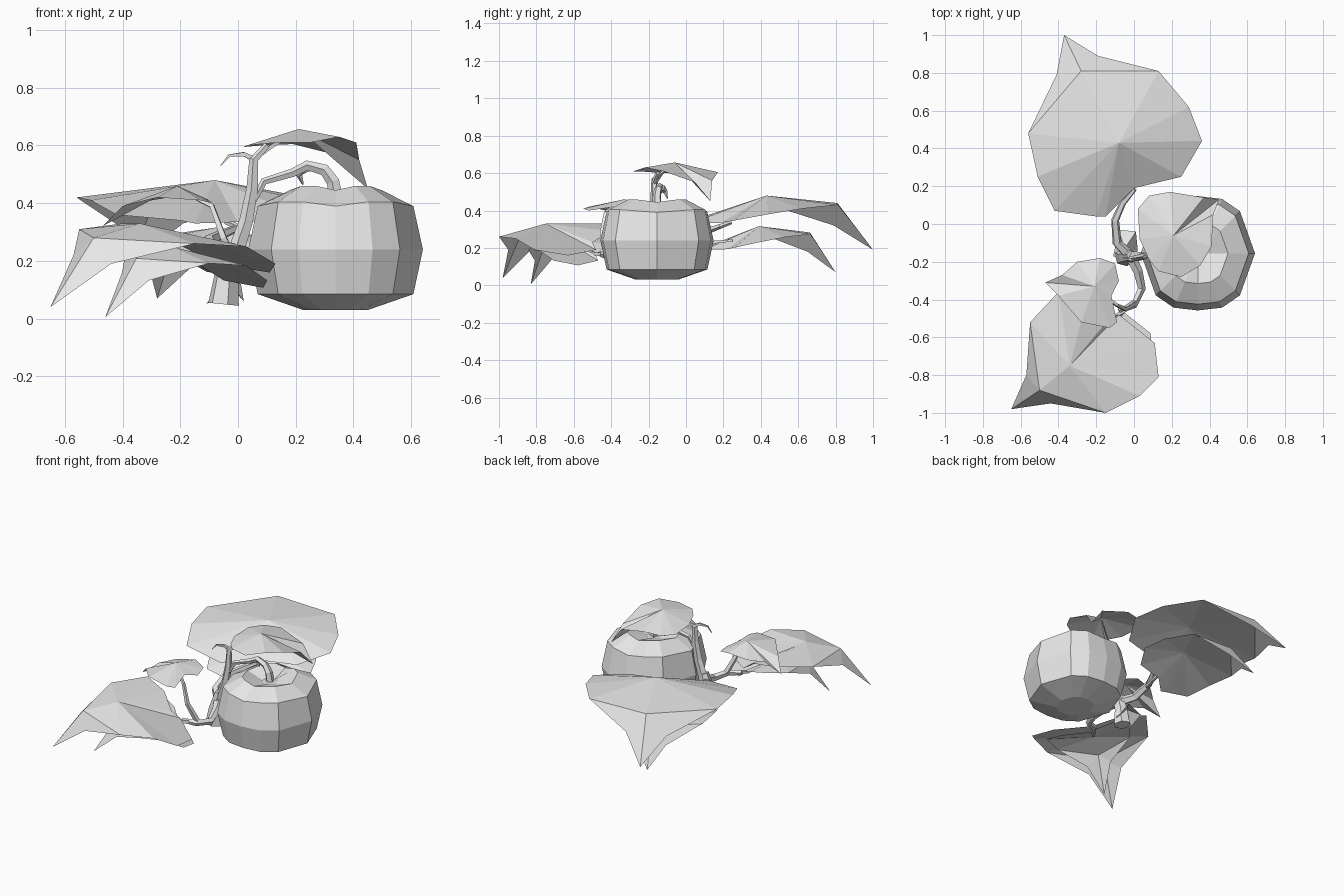
import bpy, bmesh, math
from mathutils import Vector

if "Cube" in bpy.data.objects:
    bpy.data.objects.remove(bpy.data.objects["Cube"])

grey = bpy.data.materials.new("plain grey")
grey.use_nodes = True
grey.diffuse_color = (0.8, 0.8, 0.8, 1)
grey.node_tree.nodes["Principled BSDF"].inputs["Base Color"].default_value = (0.8, 0.8, 0.8, 1)


def make(name, verts, faces, closed=True):
    mesh = bpy.data.meshes.new(name)
    mesh.from_pydata([tuple(v) for v in verts], [], faces)
    bm = bmesh.new()
    bm.from_mesh(mesh)
    bmesh.ops.recalc_face_normals(bm, faces=bm.faces)
    if not closed and sum(f.normal.z * f.calc_area() for f in bm.faces) < 0:
        bmesh.ops.reverse_faces(bm, faces=bm.faces)
    bm.to_mesh(mesh)
    bm.free()
    mesh.materials.append(grey)
    obj = bpy.data.objects.new(name, mesh)
    bpy.context.collection.objects.link(obj)
    return obj


def leaf(name, centre, rim, flap=None):
    """Fan around a centre; the flap is a drooping tip hung on the first three rim points."""
    verts = [centre] + rim
    n = len(rim)
    faces = [(0, i + 1, (i + 1) % n + 1) for i in range(n)]
    if flap:
        verts = verts + flap
        side, tip, other = n + 1, n + 2, n + 3
        faces += [(1, side, 2), (2, side, tip), (2, tip, other), (2, other, 3)]
    return make(name, verts, faces, closed=False)


def shrink(points, old_tip, new_tip):
    """Smaller copy of a leaf, laid out from its own tip."""
    scale = (0.72, 0.72, 0.85)
    return [tuple(n + s * (p - o) for p, o, n, s in zip(point, old_tip, new_tip, scale))
            for point in points]


def stem(name, path, r0, r1, sides=5):
    """Tapered tube along a path."""
    pts = [Vector(p) for p in path]
    verts, faces = [], []
    last = len(pts) - 1
    for i, p in enumerate(pts):
        d = (pts[min(i + 1, last)] - pts[max(i - 1, 0)]).normalized()
        side = d.orthogonal().normalized() if i == 0 else (side - d * side.dot(d)).normalized()
        up = d.cross(side)
        r = r0 + (r1 - r0) * i / last
        for k in range(sides):
            a = math.tau * k / sides
            verts.append(p + (side * math.cos(a) + up * math.sin(a)) * r)
    for i in range(last):
        for k in range(sides):
            j = (k + 1) % sides
            faces.append((i * sides + k, i * sides + j, (i + 1) * sides + j, (i + 1) * sides + k))
    faces += [tuple(range(sides)), tuple(last * sides + k for k in range(sides))]
    return make(name, verts, faces)


# Pumpkin: stacked lobed rings, creased on four sides, dished at the top
angles = [0, 45, 66, 90, 114, 135, 180, 225, 246, 270, 294, 315]
rings = [(0.115, 0.03), (0.278, 0.085), (0.312, 0.24), (0.278, 0.405), (0.165, 0.46), (0.05, 0.425)]
verts, faces = [], []
n = len(angles)
for level, (r, z) in enumerate(rings):
    for deg in angles:
        crease = deg % 90 == 0
        a = math.radians(deg)
        rr = r * (0.97 if crease else 1.01)
        zz = z - (0.015 if crease and level > 2 else 0)
        verts.append((0.338 + rr * math.cos(a), -0.155 + rr * math.sin(a), zz))
for i in range(len(rings) - 1):
    for k in range(n):
        j = (k + 1) % n
        faces.append((i * n + k, i * n + j, i * n + n + j, i * n + n + k))
faces += [tuple(range(n)), tuple((len(rings) - 1) * n + k for k in range(n))]
make("pumpkin", verts, faces)

# Rear pair of leaves
rim = [(-.56, .48, .42), (-.28, .81, .44), (.13, .81, .43), (.29, .62, .41), (.36, .44, .38),
       (.25, .25, .345), (.0, .19, .335), (-.15, .04, .33), (-.2, .04, .34), (-.42, .07, .36),
       (-.51, .25, .41)]
flap = [(-.41, .79, .32), (-.37, 1.0, .19), (-.19, .89, .33)]
centre, tip = (-.08, .43, .48), flap[1]
leaf("rear_upper_leaf", centre, rim, flap)
low = (-.28, .8, .07)
leaf("rear_lower_leaf", shrink([centre], tip, low)[0], shrink(rim, tip, low), shrink(flap, tip, low))

# Front pair of leaves
rim = [(-.55, -.52, .31), (-.5, -.88, .28), (-.15, -1.0, .26), (.03, -.91, .25), (.13, -.81, .19),
       (.11, -.63, .16), (-.08, -.48, .19), (-.13, -.5, .23), (-.25, -.4, .29), (-.4, -.36, .33)]
flap = [(-.57, -.8, .22), (-.65, -.98, .04), (-.44, -.95, .19)]
centre, tip = (-.34, -.75, .33), flap[1]
leaf("front_upper_leaf", centre, rim, flap)
low = (-.46, -.83, .005)
leaf("front_lower_leaf", shrink([centre], tip, low)[0], shrink(rim, tip, low), shrink(flap, tip, low))

# Small leaf above the front pair
leaf("small_front_leaf", (-.21, -.33, .46),
     [(-.47, -.31, .32), (-.38, -.27, .39), (-.3, -.2, .41), (-.18, -.18, .43), (-.1, -.21, .41),
      (-.08, -.3, .4), (-.12, -.38, .42), (-.09, -.52, .4), (-.13, -.55, .41), (-.28, -.52, .42),
      (-.4, -.38, .39)])

# Leaf over the pumpkin, its corner drooping to a tip
leaf("top_leaf", (.21, -.06, .657),
     [(.42, .05, .55), (.45, .13, .45), (.37, .14, .56), (.19, .17, .605), (.08, .15, .6),
      (.02, .08, .595), (.03, -.08, .6), (.08, -.19, .605), (.13, -.25, .61), (.25, -.28, .61),
      (.35, -.22, .63), (.41, -.12, .61)])

# Root stub and vines
stem("root_stub", [(-.05, -.17, .05), (-.04, -.17, .15), (-.01, -.17, .26)], .055, .03, 6)
stem("main_stem", [(-.01, -.17, .22), (.03, -.17, .34), (.05, -.17, .45), (.055, -.17, .55), (.1, -.15, .6)],
     .03, .012)
stem("top_leaf_stalk", [(.06, -.16, .56), (.12, -.13, .6), (.2, -.07, .645)], .012, .006, 4)
stem("pumpkin_stalk", [(.34, -.155, .42), (.33, -.155, .475), (.3, -.15, .515), (.24, -.14, .53),
                       (.19, -.14, .505), (.09, -.16, .475), (.05, -.17, .4)], .026, .011)
stem("rear_vine", [(-.02, -.17, .2), (-.09, -.1, .23), (-.1, .02, .27), (-.06, .11, .29),
                   (0, .18, .315), (-.04, .24, .335)], .03, .01)
stem("rear_lower_stalk", [(-.09, .02, .25), (-.04, .14, .23), (-.03, .25, .24)], .014, .008, 4)
stem("front_vine", [(-.02, -.17, .2), (.02, -.25, .18), (.04, -.34, .15), (0, -.43, .16),
                    (-.08, -.46, .17)], .03, .015)
stem("small_leaf_stalk", [(.0, -.42, .17), (-.05, -.45, .28), (-.09, -.43, .39), (-.2, -.35, .445)],
     .018, .007, 4)
stem("front_leaf_stalk", [(-.04, -.45, .165), (-.1, -.49, .17), (-.18, -.6, .21)], .015, .008, 4)

# Tendrils and buds
stem("upper_tendril", [(.06, -.16, .55), (.02, -.17, .57), (-.03, -.18, .565), (-.06, -.18, .53)],
     .014, .002, 4)
stem("stalk_bud", [(.23, -.13, .52), (.21, -.11, .5), (.225, -.1, .465)], .022, .003, 4)
leaf("root_bract", (-.05, -.13, .14),
     [(-.11, -.17, .05), (-.03, -.2, .13), (.02, -.14, .06), (.01, -.04, .12), (-.08, -.03, .07)])
